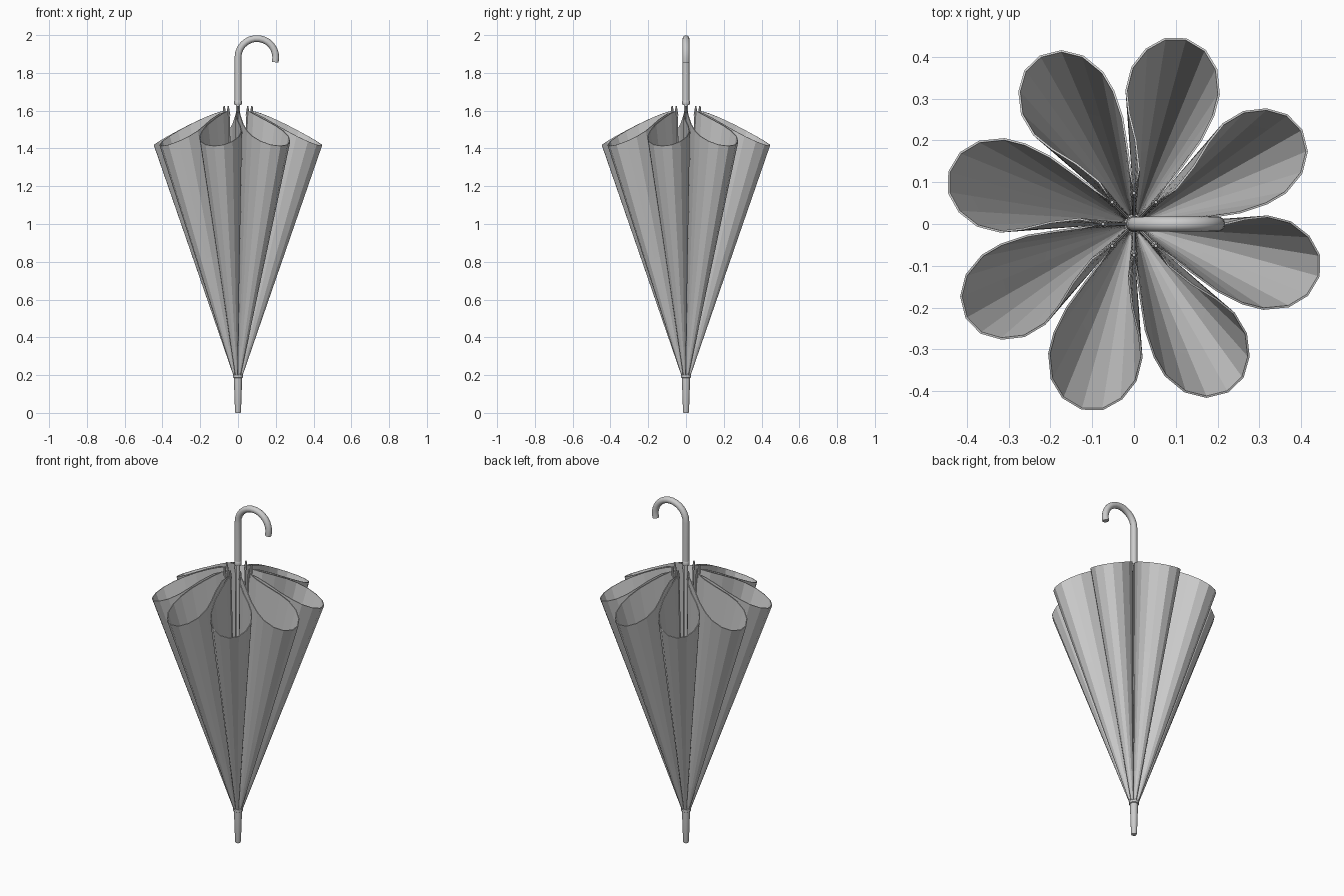
import bpy, bmesh, math
from mathutils import Vector, Matrix

if "Cube" in bpy.data.objects:
    bpy.data.objects.remove(bpy.data.objects["Cube"])

N = 8
ROWS = 8
APEX_Z, APEX_R = 0.195, 0.022


def finish(name, bm):
    me = bpy.data.meshes.new(name)
    bmesh.ops.recalc_face_normals(bm, faces=bm.faces)
    bm.to_mesh(me)
    bm.free()
    ob = bpy.data.objects.new(name, me)
    bpy.context.collection.objects.link(ob)
    return ob


def smooth(ob):
    bpy.ops.object.select_all(action='DESELECT')
    ob.select_set(True)
    bpy.context.view_layer.objects.active = ob
    bpy.ops.object.shade_smooth_by_angle(angle=math.radians(35))


def lathe(name, profile, sides=16):
    bm = bmesh.new()
    rings = [[bm.verts.new((r * math.cos(2 * math.pi * i / sides),
                            r * math.sin(2 * math.pi * i / sides), z))
              for i in range(sides)] for r, z in profile]
    for a, b in zip(rings, rings[1:]):
        for i in range(sides):
            j = (i + 1) % sides
            bm.faces.new((a[i], a[j], b[j], b[i]))
    bm.faces.new(rings[0])
    bm.faces.new(rings[-1])
    ob = finish(name, bm)
    smooth(ob)
    return ob


def rod(bm, p, q, r1, r2, sides=6):
    d = Vector(q) - Vector(p)
    mat = Matrix.Translation((Vector(p) + Vector(q)) / 2) @ d.to_track_quat('Z', 'Y').to_matrix().to_4x4()
    bmesh.ops.create_cone(bm, cap_ends=True, segments=sides, radius1=r1,
                          radius2=r2, depth=d.length, matrix=mat)


# Canopy: one drooping fold seen from above, repeated around the shaft
fold = [(0, 0.073), (0.012, 0.13), (0.004, 0.2), (-0.012, 0.265), (-0.018, 0.32),
        (-0.004, 0.375), (0.03, 0.418), (0.075, 0.443), (0.125, 0.442), (0.17, 0.415),
        (0.197, 0.37), (0.203, 0.31), (0.19, 0.26), (0.16, 0.2), (0.115, 0.138), (0.08, 0.092)]
rim = []
for k in range(N):
    rot = Matrix.Rotation(-k * math.tau / N, 3, 'Z')
    for x, y in fold:
        r = math.hypot(x, y)
        z = 1.60 - 0.18 * max(0, (r - 0.073) / 0.376) ** 1.25
        rim.append(rot @ Vector((x, y, z)))
M = len(rim)
bm = bmesh.new()
rows = []
for j in range(ROWS + 1):
    t = j / ROWS
    row = []
    for i, p in enumerate(rim):
        a = math.pi / 2 - math.tau * i / M
        base = Vector((APEX_R * math.cos(a), APEX_R * math.sin(a), APEX_Z))
        row.append(bm.verts.new(base.lerp(p, t)))
    rows.append(row)
for a, b in zip(rows, rows[1:]):
    for i in range(M):
        j = (i + 1) % M
        bm.faces.new((a[i], a[j], b[j], b[i]))
canopy = finish("canopy", bm)
mod = canopy.modifiers.new("cloth_thickness", 'SOLIDIFY')
mod.thickness = 0.005
mod.offset = 0

# Ribs along the inner creases, with pointed end caps
bm = bmesh.new()
tips = bmesh.new()
for k in range(N):
    c, s = math.cos(k * math.tau / N), math.sin(k * math.tau / N)
    rod(bm, (0.018 * c, 0.018 * s, APEX_Z + 0.01), (0.068 * c, 0.068 * s, 1.59), 0.004, 0.004)
    rod(tips, (0.07 * c, 0.07 * s, 1.575), (0.074 * c, 0.074 * s, 1.625), 0.009, 0.004, 8)
finish("ribs", bm)
finish("rib_tips", tips)

# Shaft, ferrule and handle socket
lathe("shaft", [(0.011, 0.15), (0.011, 1.66)])
lathe("ferrule", [(0.014, 0), (0.016, 0.008), (0.022, 0.185), (0.027, 0.188), (0.027, 0.2), (0.02, 0.206)])
lathe("handle_socket", [(0.018, 1.63), (0.02, 1.635), (0.02, 1.65), (0.018, 1.655)])

# Crook handle swept along a path
path = [(0, 1.64), (0, 1.76)]
for i in range(15):
    a = math.radians(180 - 195 * i / 14)
    path.append((0.1 + 0.1 * math.cos(a), 1.882 + 0.1 * math.sin(a)))
S = 16
bm = bmesh.new()
rings = []
for i, (x, z) in enumerate(path):
    p0, p1 = path[max(i - 1, 0)], path[min(i + 1, len(path) - 1)]
    t = Vector((p1[0] - p0[0], 0, p1[1] - p0[1])).normalized()
    n = Vector((t.z, 0, -t.x))
    rings.append([bm.verts.new(Vector((x, 0, z)) + 0.018 * (n * math.cos(math.tau * k / S)
                  + Vector((0, 1, 0)) * math.sin(math.tau * k / S))) for k in range(S)])
for a, b in zip(rings, rings[1:]):
    for k in range(S):
        bm.faces.new((a[k], a[(k + 1) % S], b[(k + 1) % S], b[k]))
bm.faces.new(rings[0])
bm.faces.new(rings[-1])
smooth(finish("crook_handle", bm))
